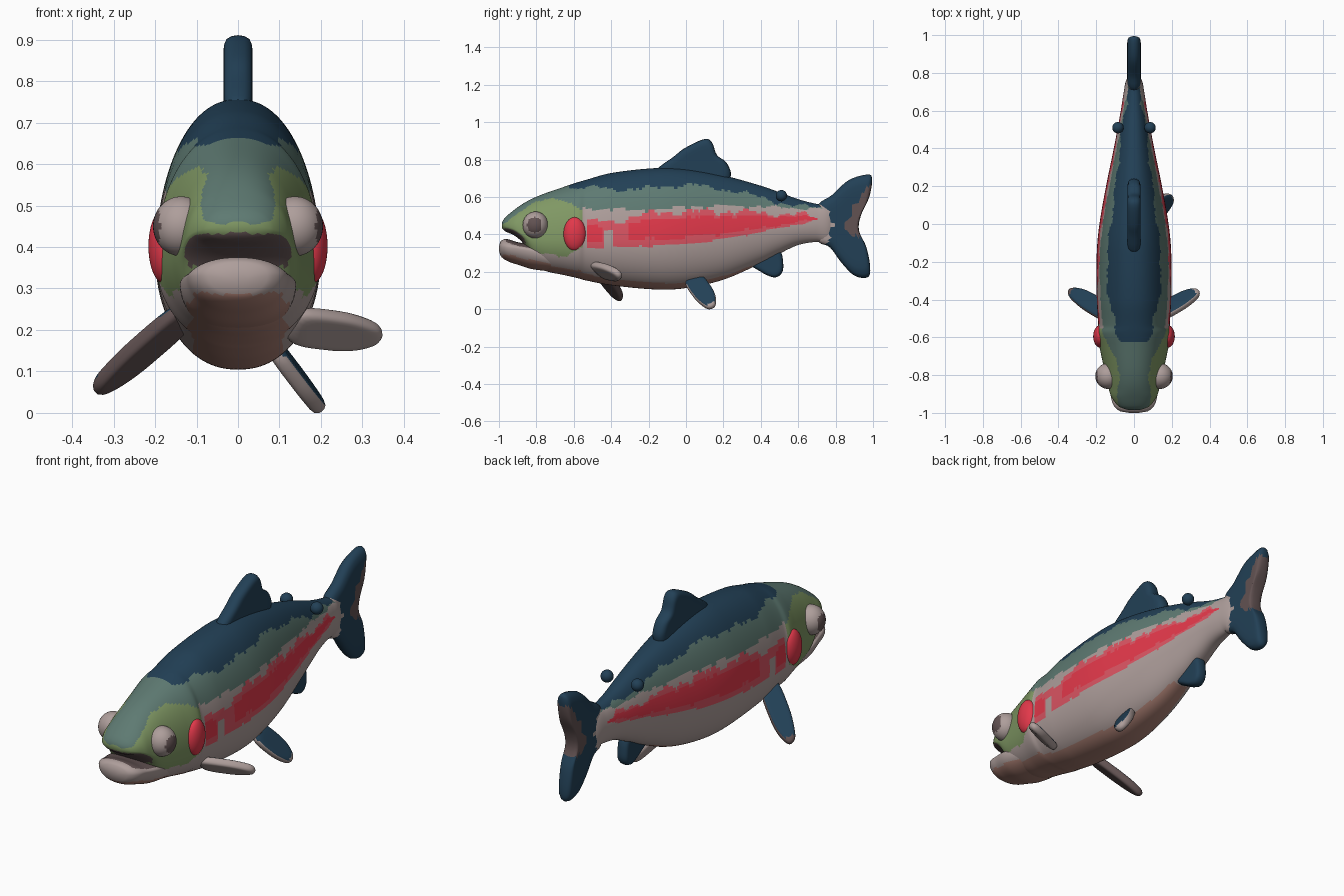
import bpy, bmesh
from math import sin, cos, pi
from mathutils import Vector

cube = bpy.data.objects.get("Cube")
if cube:
    bpy.data.objects.remove(cube)


def material(name, rgb):
    lin = [(c / 255 / 12.92) if c < 11 else ((c / 255 + .055) / 1.055) ** 2.4 for c in rgb]
    m = bpy.data.materials.new(name)
    m.use_nodes = True
    m.diffuse_color = (*lin, 1)
    m.node_tree.nodes["Principled BSDF"].inputs["Base Color"].default_value = (*lin, 1)
    return m


NAVY, SLATE, GREY, RED, ROSE, OLIVE, BELLY, DUSK = range(8)
MATS = [material("navy", (34, 64, 86)), material("slate green", (94, 122, 114)),
        material("pinkish grey", (174, 158, 155)), material("red", (226, 56, 74)),
        material("rose", (218, 84, 98)), material("olive", (128, 152, 100)),
        material("salmon belly", (172, 128, 116)), material("dusky brown", (98, 82, 82))]


def finish(name, bm, rule):
    """Turn a bmesh into a smooth object, colouring faces by rule(centre, normal)."""
    bmesh.ops.recalc_face_normals(bm, faces=bm.faces[:])
    for f in bm.faces:
        f.smooth = True
        f.material_index = rule(f.calc_center_median(), f.normal)
    me = bpy.data.meshes.new(name)
    bm.to_mesh(me)
    bm.free()
    for m in MATS:
        me.materials.append(m)
    ob = bpy.data.objects.new(name, me)
    bpy.context.collection.objects.link(ob)
    return ob


def hermite(rows, y):
    """Smooth interpolation of a table keyed by its first column."""
    y = min(max(y, rows[0][0]), rows[-1][0])
    i = max(k for k in range(len(rows) - 1) if rows[k][0] <= y)
    a, b = rows[i], rows[i + 1]
    p, n = rows[max(i - 1, 0)], rows[min(i + 2, len(rows) - 1)]
    h = b[0] - a[0]
    t = (y - a[0]) / h
    out = []
    for c in range(1, len(a)):
        ma = (b[c] - p[c]) / (b[0] - p[0]) * h
        mb = (n[c] - a[c]) / (n[0] - a[0]) * h
        out.append((2*t**3 - 3*t*t + 1) * a[c] + (t**3 - 2*t*t + t) * ma
                   + (3*t*t - 2*t**3) * b[c] + (t**3 - t*t) * mb)
    return out


def loft(name, rows, steps, sides, rule, power=.9):
    """Egg-shaped rings along y; rows hold y, top, widest height, bottom, half width."""
    bm = bmesh.new()
    rings = []
    for i in range(steps + 1):
        y = rows[0][0] + (rows[-1][0] - rows[0][0]) * i / steps
        top, mid, bottom, w = hermite(rows, y)
        ring = []
        for k in range(sides):
            c, s = cos(2 * pi * k / sides), sin(2 * pi * k / sides)
            x = w * abs(c) ** power * (1 if c > 0 else -1)
            ring.append(bm.verts.new((x, y, mid + s * ((top - mid) if s > 0 else (mid - bottom)))))
        rings.append(ring)
    for a, b in zip(rings, rings[1:]):
        for k in range(sides):
            bm.faces.new((a[k], a[k - 1], b[k - 1], b[k]))
    bm.faces.new(rings[0])
    bm.faces.new(rings[-1])
    return finish(name, bm, rule)


def ball(name, centre, radii, rule):
    bm = bmesh.new()
    bmesh.ops.create_uvsphere(bm, u_segments=40, v_segments=28, radius=1)
    for v in bm.verts:
        v.co = Vector(centre) + Vector(a * r for a, r in zip(v.co, radii))
    return finish(name, bm, rule)


def fin(name, outline, thick, rule, origin=(0, 0, 0), u=(0, 1, 0), v=(0, 0, 1)):
    """Pillow-shaped fin from a rounded outline in the plane of u and v."""
    o, u, v = Vector(origin), Vector(u), Vector(v)
    n = u.cross(v).normalized()
    pts, count = [], len(outline)
    for i in range(count):
        p = [Vector(outline[(i + d) % count]) for d in (-1, 0, 1, 2)]
        for t in (0, .2, .4, .6, .8):
            pts.append(.5 * (2*p[1] + (p[2] - p[0])*t + (2*p[0] - 5*p[1] + 4*p[2] - p[3])*t*t
                             + (3*p[1] - p[0] - 3*p[2] + p[3])*t**3))
    mid = sum(pts, Vector((0, 0))) / len(pts)
    bm = bmesh.new()

    def ring(s, h):
        flat = [mid + (p - mid) * s for p in pts]
        return [bm.verts.new(o + u * q.x + v * q.y + n * h * thick) for q in flat]
    rim = ring(1, 0)
    for side in (1, -1):
        last = rim
        for s, h in ((.98, .45), (.92, .8), (.8, .97), (.65, 1), (.45, 1), (.2, 1)):
            new = ring(s, h * side)
            for k in range(len(pts)):
                bm.faces.new((last[k - 1], last[k], new[k], new[k - 1]))
            last = new
        bm.faces.new(last)
    return finish(name, bm, rule)


def wobble(y):
    return .008 * sin(23 * y) + .006 * sin(61 * y + 1) + .003 * sin(140 * y)


# Colour borders along the flank: y, navy edge, slate edge
BACK = [(-.65, .65, .55), (-.5, .65, .54), (-.3, .64, .53), (0, .665, .545),
        (.2, .64, .55), (.4, .6, .55), (.56, .555, .54), (.8, .55, .54)]
# Head: y, slate edge, olive edge
FACE = [(-1, .44, .42), (-.93, .49, .40), (-.85, .55, .33), (-.75, .585, .29),
        (-.65, .58, .29), (-.55, .53, .34)]
# Stripe: y, centre, half height
STRIPE = [(-.53, .40, .07), (-.4, .40, .07), (-.2, .425, .085), (0, .435, .085), (.2, .45, .075),
          (.4, .465, .05), (.6, .48, .025), (.7, .485, .008)]


def body_colour(c, n):
    y, z = c.y, c.z
    w = wobble(y)
    if y < -.55:
        slate, olive = hermite(FACE, y)
        if y > -.63 and z > .645:
            return NAVY
        if y < -.8 and n.z < -.5:
            return DUSK
        if z > slate + w * .5:
            return SLATE
        if z > olive + w:
            return OLIVE
        return BELLY if n.z < -.75 else GREY
    navy, slate = hermite(BACK, y)
    if z > navy + w:
        return NAVY
    if z > slate - w * .7:
        return SLATE
    if -.53 < y < .7:
        mid, half = hermite(STRIPE, y)
        d = abs(z - mid - w * .6)
        if not -.44 < y < -.39 or z > .42:
            if d < half * .62 and (y > -.31 or y < -.45):
                return RED
            if d < half + w:
                return ROSE
    return BELLY if n.z < -.78 and y < .35 else GREY


BODY = [(-.985, .462, .45, .435, .03), (-.97, .487, .445, .418, .075), (-.92, .53, .43, .395, .117),
        (-.87, .565, .40, .35, .135), (-.82, .592, .38, .25, .148), (-.76, .617, .37, .208, .16),
        (-.65, .655, .37, .182, .183), (-.575, .68, .37, .165, .198), (-.54, .69, .37, .155, .19),
        (-.4, .728, .37, .128, .197), (-.15, .755, .37, .105, .197), (0, .75, .375, .113, .183),
        (.2, .715, .39, .158, .148), (.4, .66, .42, .245, .107), (.5, .625, .435, .297, .088),
        (.6, .588, .445, .343, .07), (.7, .563, .455, .36, .054), (.76, .558, .455, .355, .042),
        (.81, .52, .455, .39, .015)]
loft("body", BODY, 220, 128, body_colour)

JAW = [(-1, .335, .325, .315, .025), (-.993, .362, .33, .287, .07), (-.96, .375, .33, .26, .108),
       (-.9, .358, .325, .238, .125), (-.82, .345, .31, .214, .14), (-.7, .3, .27, .2, .13)]
loft("lower_jaw", JAW, 40, 64,
     lambda c, n: DUSK if n.z > .85 and c.y > -.96 else BELLY if n.z < -.6 else GREY)

for side, label in ((1, "left"), (-1, "right")):
    ball(label + "_eye", (side * .137, -.805, .45), (.068, .068, .072),
         lambda c, n: DUSK if abs(c.x) > .14 and ((c.y + .81) / .04) ** 2
         + ((c.z - .45) / .042) ** 2 < 1 else GREY)
    ball(label + "_gill_patch", (side * .178, -.595, .402), (.038, .06, .09), lambda c, n: RED)
    ball(label + "_back_knob", (side * .085, .51, .607), (.03, .03, .03), lambda c, n: NAVY)

# Fins on the centre line
fin("dorsal_fin", [(-.16, .73), (-.06, .82), (0, .865), (.1, .91), (.14, .89), (.165, .825),
                   (.215, .785), (.24, .72), (.2, .67), (0, .68)], .035, lambda c, n: NAVY)
fin("anal_fin", [(.33, .26), (.4, .2), (.47, .17), (.51, .19), (.52, .24), (.5, .32), (.42, .34)],
    .03, lambda c, n: NAVY)


def tail_colour(c, n):
    if c.y > .86 + max(0, c.z - .48) * .6 and .39 < c.z < .66:
        return DUSK
    return GREY if c.y < .78 - 3 * (c.z - .45) ** 2 and .34 < c.z < .55 else NAVY


fin("tail_fin", [(.70, .545), (.78, .61), (.87, .69), (.97, .72), (.995, .695), (.98, .6),
                 (.935, .5), (.925, .42), (.965, .33), (.985, .22), (.97, .17), (.9, .18),
                 (.83, .25), (.77, .33), (.70, .375)], .036, tail_colour)

# Paired paddles: u runs from root to tip, v across towards the leading edge
PADDLE = [(-.2, -.6), (.3, -.85), (.7, -.75), (.97, -.35), (1, .15), (.85, .5), (.4, .8), (-.2, .7)]


def paddle(name, root, tip, across, face, under):
    face = Vector(face).normalized()
    root, tip = Vector(root), Vector(tip)

    def rule(c, n):
        along = (c - root).dot(tip - root) / (tip - root).length_squared
        return NAVY if n.dot(face) > .6 and along < .9 else under
    fin(name, PADDLE, .02, rule, root, tip - root, across)


paddle("left_pectoral_fin", (.165, -.455, .205), (.345, -.36, .19), (.015, -.045, .048),
       (-.2, .6, .75), GREY)
paddle("right_pectoral_fin", (-.165, -.455, .205), (-.345, -.36, .055), (-.02, -.058, .025),
       (-.55, .4, .75), DUSK)
paddle("left_pelvic_fin", (.1, .055, .14), (.2, .14, .008), (.015, -.058, -.03),
       (.8, -.1, .5), GREY)
